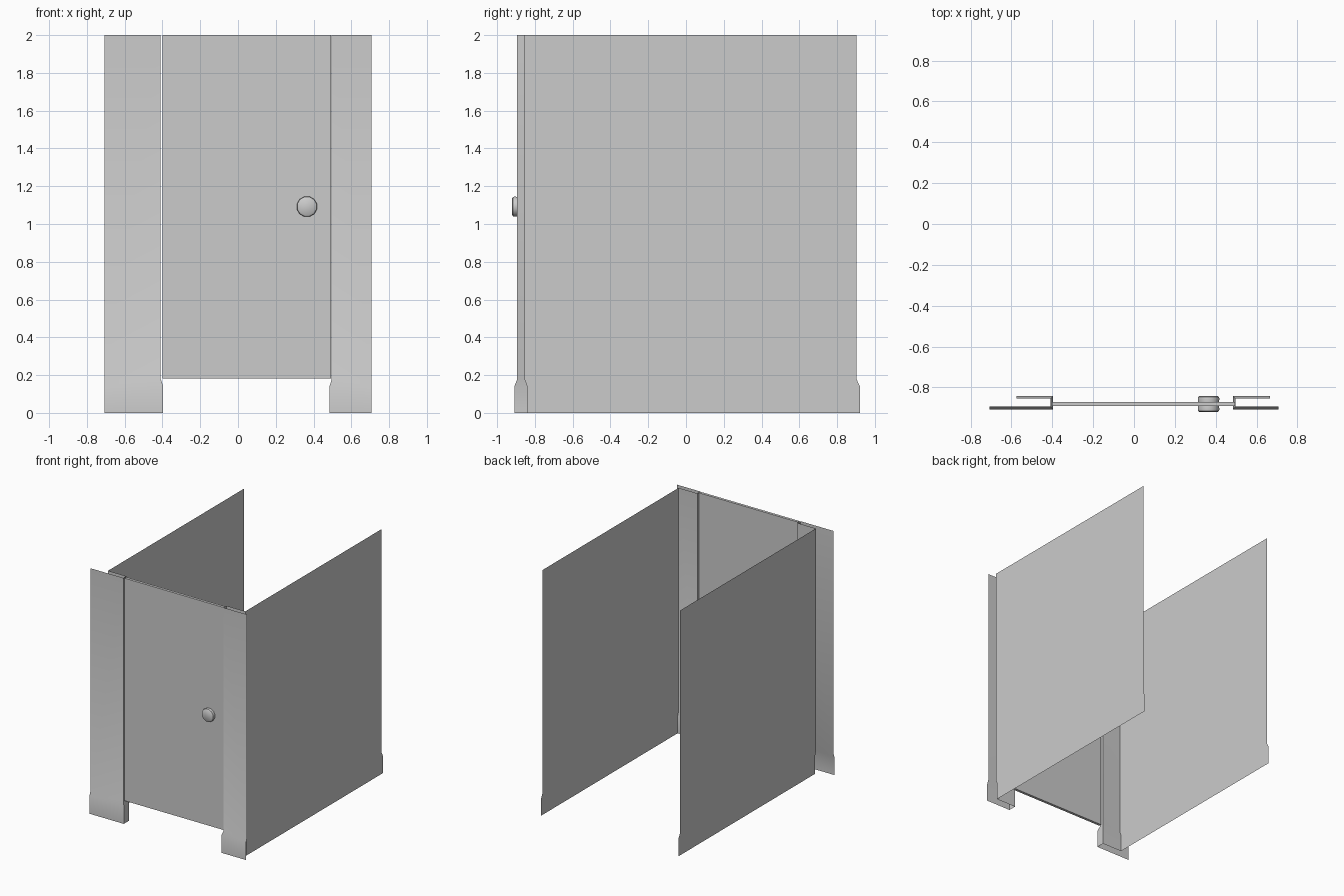
import bpy, bmesh, math
from mathutils import Matrix

if "Cube" in bpy.data.objects:
    bpy.data.objects.remove(bpy.data.objects["Cube"])

DOOR_Y = -0.881


def finish(name, bm, angle=30):
    me = bpy.data.meshes.new(name)
    bm.to_mesh(me)
    bm.free()
    ob = bpy.data.objects.new(name, me)
    bpy.context.collection.objects.link(ob)
    bpy.ops.object.select_all(action='DESELECT')
    ob.select_set(True)
    bpy.context.view_layer.objects.active = ob
    bpy.ops.object.shade_smooth_by_angle(angle=math.radians(angle))
    return ob


def sheet(name, upper, foot, flip):
    """Thin folded sheet: plan outline lofted from flared foot to top."""
    bm = bmesh.new()
    rings = [[bm.verts.new((x, y, z)) for x, y in path]
             for path, z in ((foot, 0), (foot, 0.142), (upper, 0.178), (upper, 2))]
    for a, b in zip(rings, rings[1:]):
        for i in range(len(a) - 1):
            f = bm.faces.new((a[i], a[i + 1], b[i + 1], b[i]))
            if flip:
                f.normal_flip()
    finish(name, bm)


def wall(name, outer, inner, side, flare, flip):
    """Front post folding back into the side partition."""
    def path(xi, yf, yb, yend):
        return [(outer, yf), (xi, yf), (xi, yb), (side, yb), (side, yend)]
    sheet(name, path(inner, -0.894, -0.855, 0.903),
          path(inner + flare, -0.908, -0.842, 0.92), flip)


# Posts with flared feet and side partitions
wall("left_post_and_partition", -0.708, -0.409, -0.576, 0.013, False)
wall("right_post_and_partition", 0.708, 0.496, 0.665, -0.011, True)

# Door panel
bm = bmesh.new()
bmesh.ops.create_cube(bm, size=1)
bmesh.ops.scale(bm, vec=(0.894, 0.022, 1.818), verts=bm.verts)
bmesh.ops.translate(bm, vec=(0.0465, DOOR_Y, 1.091), verts=bm.verts)
finish("door", bm)

# Round knob passing through the door, turned from a profile
profile = [(0.045, -0.04), (0.053, -0.034), (0.055, -0.025), (0.053, -0.011),
           (0.053, 0.011), (0.055, 0.025), (0.053, 0.034), (0.045, 0.04)]
N = 12
bm = bmesh.new()
rings = [[bm.verts.new((r * math.cos(2 * math.pi * (i + 0.5) / N),
                        r * math.sin(2 * math.pi * (i + 0.5) / N), h))
          for i in range(N)] for r, h in profile]
for a, b in zip(rings, rings[1:]):
    for i in range(N):
        j = (i + 1) % N
        bm.faces.new((a[i], a[j], b[j], b[i]))
bm.faces.new(rings[0][::-1])
bm.faces.new(rings[-1])
bmesh.ops.transform(bm, verts=bm.verts, matrix=Matrix.Translation((0.365, DOOR_Y, 1.092))
                    @ Matrix.Rotation(math.pi / 2, 4, 'X'))
finish("door_knob", bm, 40)
